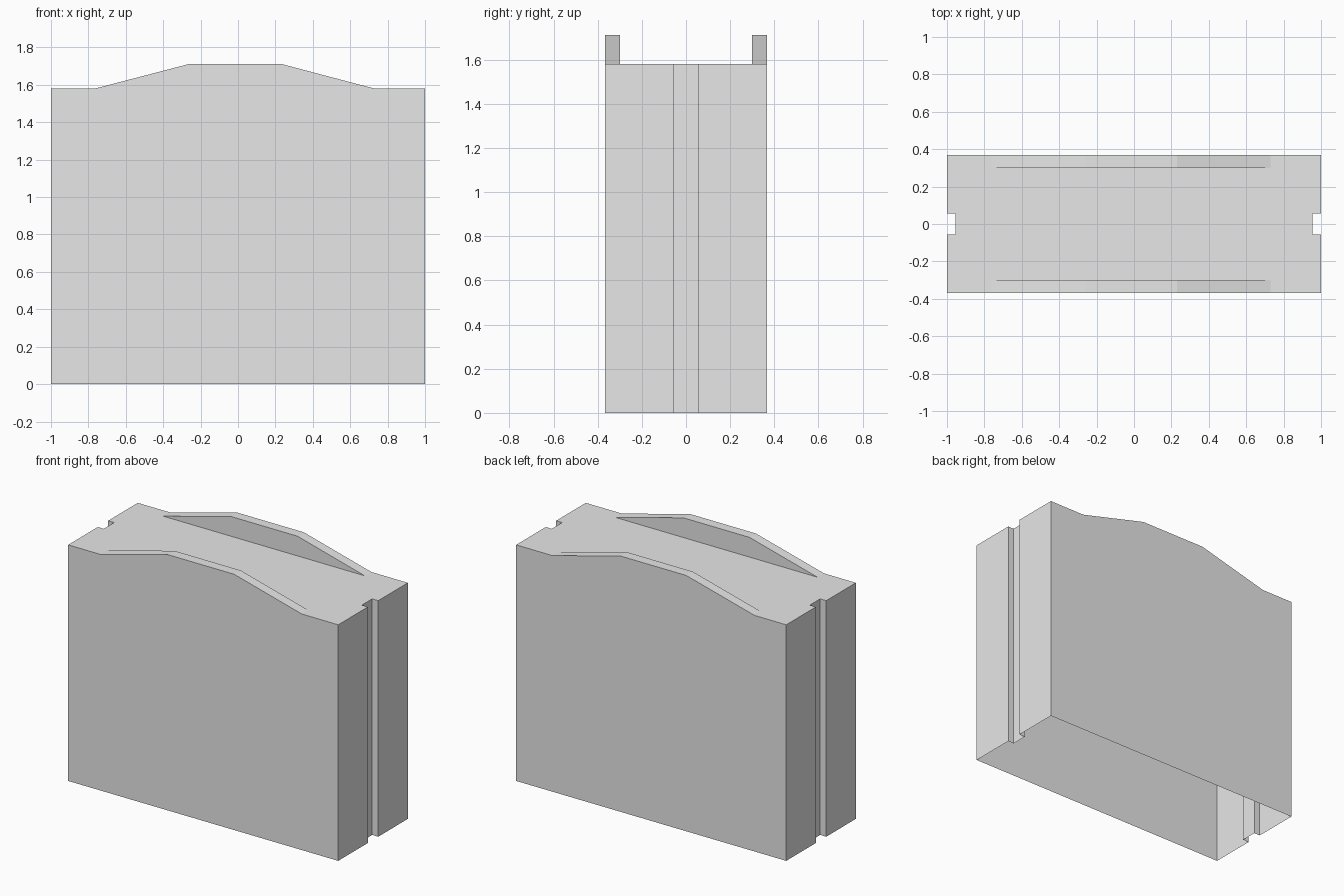
import bpy
import bmesh

cube = bpy.data.objects.get("Cube")
if cube:
    bpy.data.objects.remove(cube, do_unlink=True)

# Main dimensions
HALF_X, HALF_Y = 1.0, 0.368
DECK_Z, PEAK_Z = 1.58, 1.712
INNER_Y = 0.30                      # inside face of each parapet
GROOVE_Y, GROOVE_X = 0.055, 0.955   # half width and floor of the end grooves
RIDGE = [(-0.765, DECK_Z), (-0.26, PEAK_Z), (0.23, PEAK_Z), (0.73, DECK_Z)]
RAMP_L, RAMP_R = RIDGE[0][0], RIDGE[-1][0]

grey = bpy.data.materials.new("plain grey")
grey.use_nodes = True
colour = (0.8, 0.8, 0.8, 1.0)
grey.diffuse_color = colour
grey.node_tree.nodes["Principled BSDF"].inputs["Base Color"].default_value = colour

bm = bmesh.new()


def face(points):
    return bm.faces.new([bm.verts.new(p) for p in points])


# Long walls, each rising into a raised parapet
wall = [(-HALF_X, 0), (HALF_X, 0), (HALF_X, DECK_Z)] + RIDGE[::-1] + [(-HALF_X, DECK_Z)]
for side in (-1, 1):
    outer, inner = side * HALF_Y, side * INNER_Y
    face([(x, outer, z) for x, z in wall])
    face([(x, inner, z) for x, z in RIDGE])
    for (xa, za), (xb, zb) in zip(RIDGE, RIDGE[1:]):
        face([(xa, outer, za), (xb, outer, zb), (xb, inner, zb), (xa, inner, za)])

# End walls with a vertical groove; the underside stays open
end = [(HALF_X, -HALF_Y), (HALF_X, -GROOVE_Y), (GROOVE_X, -GROOVE_Y),
       (GROOVE_X, GROOVE_Y), (HALF_X, GROOVE_Y), (HALF_X, HALF_Y)]
for side in (-1, 1):
    for (xa, ya), (xb, yb) in zip(end, end[1:]):
        face([(side * xa, ya, 0), (side * xb, yb, 0),
              (side * xb, yb, DECK_Z), (side * xa, ya, DECK_Z)])

# Deck between the parapets, notched at the grooves
deck = end + [(RAMP_R, HALF_Y), (RAMP_R, INNER_Y), (RAMP_L, INNER_Y), (RAMP_L, HALF_Y)]
deck += [(-x, y) for x, y in reversed(end)]
deck += [(RAMP_L, -HALF_Y), (RAMP_L, -INNER_Y), (RAMP_R, -INNER_Y), (RAMP_R, -HALF_Y)]
face([(x, y, DECK_Z) for x, y in deck])

# Weld the panels into one shell
bmesh.ops.remove_doubles(bm, verts=bm.verts, dist=0.0001)
bmesh.ops.recalc_face_normals(bm, faces=bm.faces)
mesh = bpy.data.meshes.new("block_shell")
bm.to_mesh(mesh)
bm.free()
mesh.materials.append(grey)
shell = bpy.data.objects.new("block_shell", mesh)
bpy.context.scene.collection.objects.link(shell)
